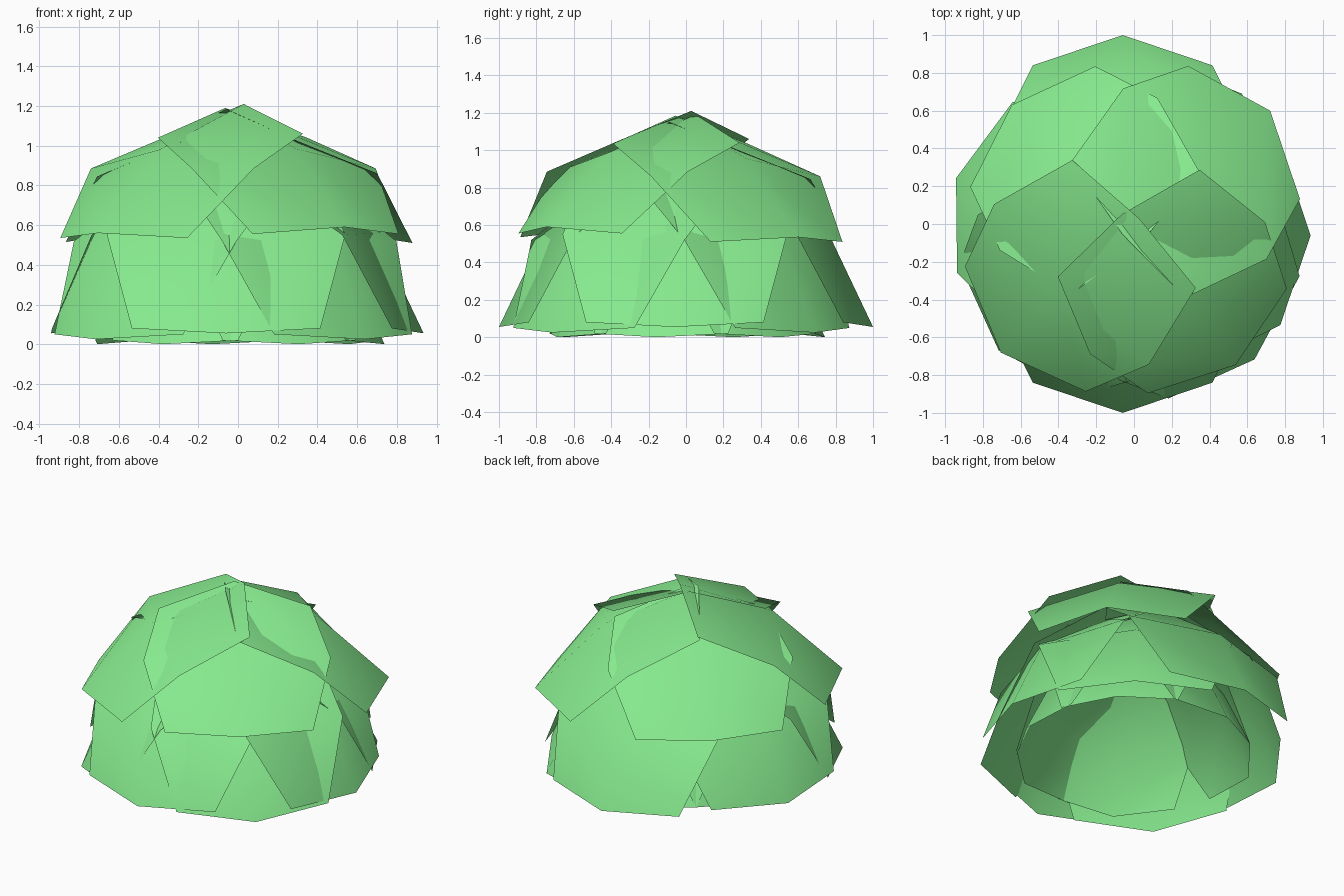
import bpy
from math import cos, sin, radians

if "Cube" in bpy.data.objects:
    bpy.data.objects.remove(bpy.data.objects["Cube"])

green = bpy.data.materials.new("leaf_green")
green.diffuse_color = (0.24, 0.82, 0.27, 1)
green.use_nodes = True
green.node_tree.nodes["Principled BSDF"].inputs["Base Color"].default_value = green.diffuse_color

# Curved leaf cards: rows of (mid out, mid z, side out, side half-width, side z)
UPPER = [(-0.04, 1.21, 0.00, 0.47, 1.06),
         (0.55, 0.98, 0.46, 0.59, 0.885),
         (0.98, 0.56, 0.80, 0.46, 0.535)]
# Upper leaves that tuck under their neighbours
TUCKED = [(-0.04, 1.17, 0.02, 0.47, 1.02),
          (0.55, 0.965, 0.45, 0.58, 0.865),
          (0.96, 0.57, 0.80, 0.46, 0.535)]
LOWER = [(0.21, 0.95, 0.13, 0.47, 0.86),
         (0.74, 0.56, 0.57, 0.60, 0.55),
         (0.98, 0.055, 0.82, 0.475, 0.08)]


def leaf(name, rows, azimuth, shift, scale=1.0):
    """One 2 x 2 quad card facing outward at the given azimuth."""
    c, s = cos(radians(azimuth)), sin(radians(azimuth))
    verts = []
    for mu, mz, su, w, sz in rows:
        for u, v, z in ((su, -w, sz), (mu, 0, mz), (su, w, sz)):
            verts.append(((u * c - v * s) * scale + shift[0],
                          (u * s + v * c) * scale + shift[1],
                          z * scale + shift[2]))
    faces = [(3 * r + k, 3 * r + k + 3, 3 * r + k + 4, 3 * r + k + 1)
             for r in range(2) for k in range(2)]
    mesh = bpy.data.meshes.new(name)
    mesh.from_pydata(verts, [], faces)
    mesh.polygons.foreach_set("use_smooth", [True] * len(faces))
    mesh.materials.append(green)
    bpy.context.collection.objects.link(bpy.data.objects.new(name, mesh))


# Lower skirt of leaves
for name, az, shift in [
        ("front", -90, (-0.06, -0.02, 0)),
        ("right", 0, (-0.045, -0.06, 0)),
        ("back", 90, (-0.06, 0.02, 0)),
        ("left", 162, (-0.01, -0.06, 0)),
        ("front_right", -47, (-0.03, 0.0, -0.03)),
        ("back_right", 50, (-0.06, -0.06, -0.03)),
        ("front_left", 223, (0.0, 0.0, -0.03))]:
    leaf("lower_leaf_" + name, LOWER, az, shift)

# Smaller ring of leaves hanging inside the skirt
for i, az in enumerate((-120, -66, -12, 42, 100, 160)):
    leaf(f"inner_leaf_{i + 1}", LOWER, az, (0, 0, -0.042), 0.77)

# Upper crown of leaves
for name, rows, az, shift in [
        ("front_left", UPPER, 224, (0, 0, 0)),
        ("front_right", TUCKED, -53, (-0.04, 0.02, 0.02)),
        ("back_right", UPPER, 40, (-0.03, -0.03, -0.025)),
        ("back_left", TUCKED, 134, (0.02, -0.06, -0.02))]:
    leaf("upper_leaf_" + name, rows, az, shift)
